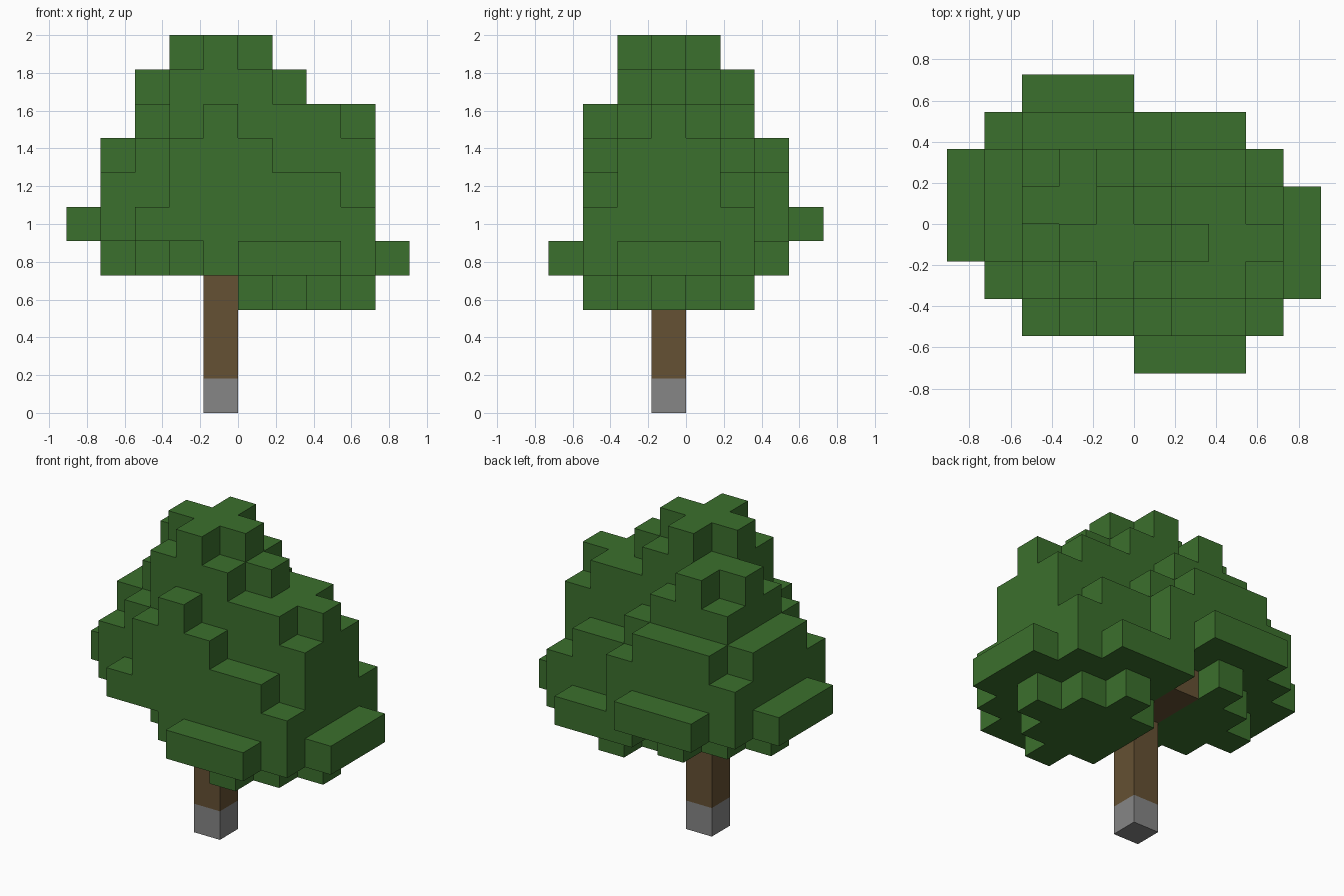
import bpy
import bmesh
from mathutils import Vector

U = 2 / 11  # edge of one block

cube = bpy.data.objects.get("Cube")
if cube:
    bpy.data.objects.remove(cube, do_unlink=True)


def make_material(name, rgb):
    mat = bpy.data.materials.new(name)
    mat.use_nodes = True
    mat.diffuse_color = (*rgb, 1)
    mat.node_tree.nodes["Principled BSDF"].inputs["Base Color"].default_value = (*rgb, 1)
    return mat


green = make_material("leaf green", (0.044, 0.162, 0.026))
brown = make_material("bark brown", (0.130, 0.082, 0.033))
grey = make_material("stone grey", (0.238, 0.238, 0.238))

AXES = [Vector(a) for a in ((1, 0, 0), (0, 1, 0), (0, 0, 1))]


def block_object(name, cells, mat, hidden_by=()):
    """Skin a set of block cells, leaving out the faces between neighbours."""
    bm = bmesh.new()
    solid = set(cells) | set(hidden_by)
    for cell in cells:
        centre = Vector(cell) + Vector((0.5, 0.5, 0.5))
        for i, axis in enumerate(AXES):
            u, v = AXES[(i + 1) % 3] / 2, AXES[(i + 2) % 3] / 2
            for side in (1, -1):
                if tuple(int(c) for c in Vector(cell) + axis * side) in solid:
                    continue
                mid = centre + axis * side / 2
                corners = [mid - u - v, mid + u - v, mid + u + v, mid - u + v]
                bm.faces.new([bm.verts.new(c * U) for c in corners[::side]])
    bmesh.ops.remove_doubles(bm, verts=bm.verts, dist=U / 100)
    mesh = bpy.data.meshes.new(name)
    bm.to_mesh(mesh)
    bm.free()
    mesh.materials.append(mat)
    obj = bpy.data.objects.new(name, mesh)
    bpy.context.collection.objects.link(obj)
    return obj


def disc(cx, cy, layer, reach):
    """Round layer of leaf blocks; reach is the squared radius."""
    span = range(-3, 4)
    return {(cx + x, cy + y, layer) for x in span for y in span
            if x * x + y * y <= reach}


def cluster(cx, cy, bottom, reaches):
    cells = set()
    for i, reach in enumerate(reaches):
        cells |= disc(cx, cy, bottom + i, reach)
    return cells


# Trunk and the branch under the left crown
base = {(-1, -1, 0)}
trunk = {(-1, -1, k) for k in range(1, 9)}
branch = {(-1, 0, 4), (-1, 1, 4)}
wood = trunk | branch

# Leaf clusters, each a stack of discs from the bottom up
leaves = cluster(-1, -1, 5, (4, 5, 5, 4, 2, 1))    # central crown
leaves |= cluster(-2, 0, 4, (4, 10, 8, 5, 2, 1))   # rear crown
leaves |= cluster(1, -1, 3, (4, 10, 8, 5, 2))      # low front crown
leaves |= cluster(2, -1, 7, (2, 1))                # side shoulder
leaves |= cluster(0, -1, 8, (2, 1))                # upper shoulder
leaves -= wood

block_object("trunk_base", base, grey, wood)
block_object("trunk", trunk, brown, base | branch)
block_object("branch", branch, brown, trunk)
block_object("foliage", leaves, green, wood)
